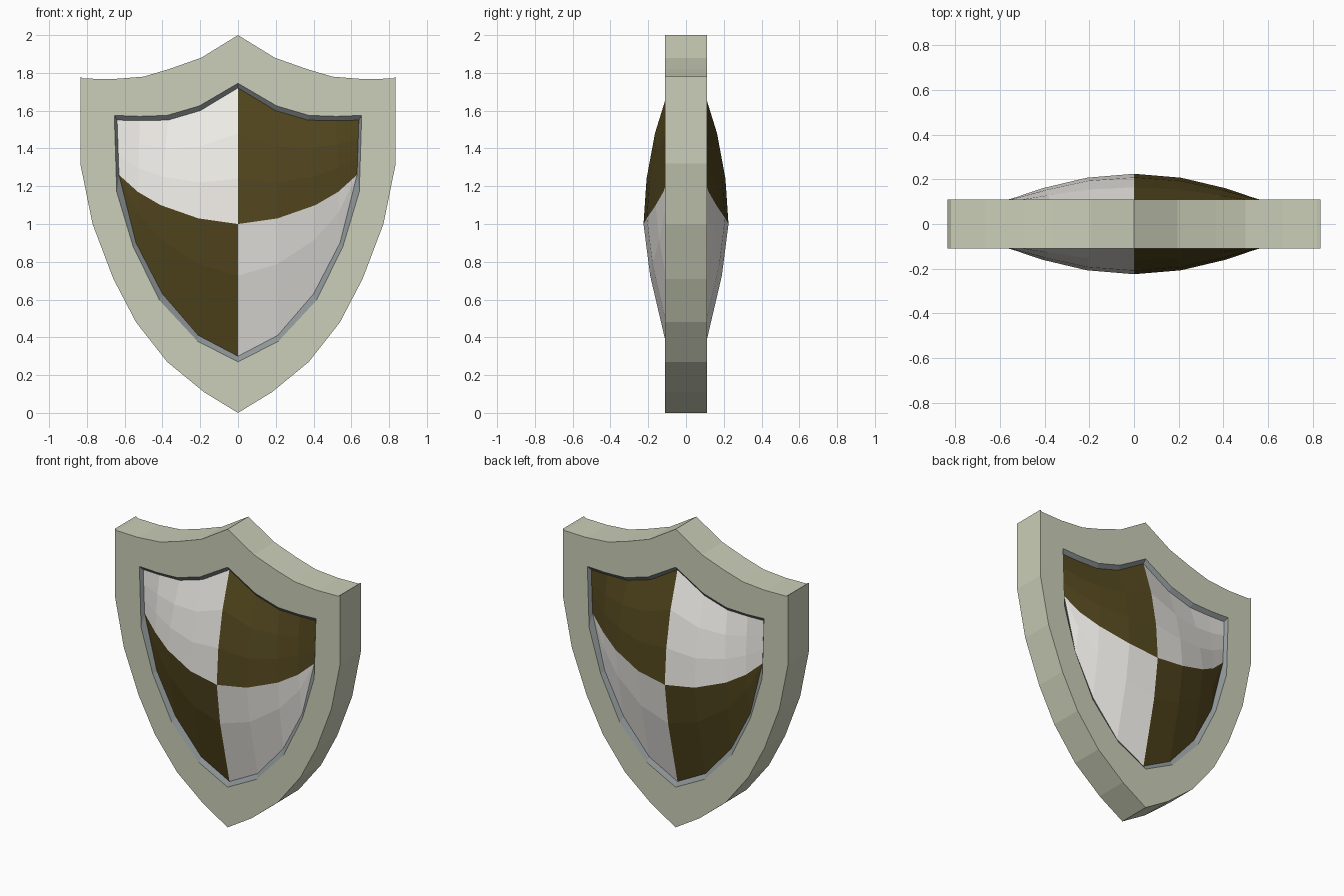
import bpy, bmesh

if "Cube" in bpy.data.objects:
    bpy.data.objects.remove(bpy.data.objects["Cube"])

def material(name, rgb):
    m = bpy.data.materials.new(name)
    m.diffuse_color = (*rgb, 1)
    m.use_nodes = True
    m.node_tree.nodes["Principled BSDF"].inputs["Base Color"].default_value = m.diffuse_color
    return m

FRAME = material("frame_sage", (0.60, 0.62, 0.48))
LIP = material("lip_grey", (0.28, 0.31, 0.32))
DARK = material("dark_brown", (0.085, 0.062, 0.013))
PALE = material("pale", (0.86, 0.84, 0.80))

HALF = 0.11    # half thickness of the frame
EDGE = 0.09    # depth of the panel rim
BULGE = 0.135  # extra depth at the panel centre

# Right-hand half outlines (x, z), top centre to bottom centre
OUTER = [(0, 2), (.195, 1.88), (.365, 1.82), (.50, 1.78), (.665, 1.767), (.82, 1.77),
         (.835, 1.78), (.835, 1.32), (.77, 1.0), (.66, .71), (.54, .48),
         (.375, .27), (.18, .11), (0, 0)]
OPENING = [(0, 1.745), (.205, 1.625), (.375, 1.575), (.52, 1.57), (.655, 1.575),
           (.642, 1.17), (.555, .88), (.415, .595), (.215, .38), (0, .27)]
# Panel rim and the line between upper and lower quarters, five columns each
TOP = [(0, 1.72), (.20, 1.60), (.37, 1.55), (.52, 1.547), (.64, 1.55)]
MID = [(0, 1.0), (.21, 1.03), (.41, 1.10), (.53, 1.17), (.63, 1.26)]
LOW = [(0, .30), (.21, .41), (.40, .63), (.54, .90), (.63, 1.26)]
ACROSS = [1, .87, .52, .22, 0]

def full_loop(half):
    return half + [(-x, z) for x, z in half[-2:0:-1]]

def finish(bm, name, mat, mirror_y=False):
    me = bpy.data.meshes.new(name)
    bm.to_mesh(me)
    bm.free()
    ob = bpy.data.objects.new(name, me)
    bpy.context.collection.objects.link(ob)
    me.materials.append(mat)
    if mirror_y:
        mod = ob.modifiers.new("front_and_back", 'MIRROR')
        mod.use_axis = (False, True, False)
        mod.use_mirror_merge = False
    return ob

def ring_verts(bm, loop, y):
    return [bm.verts.new((x, y, z)) for x, z in loop]

def bridge(bm, a, b):
    n = len(a)
    for i in range(n):
        j = (i + 1) % n
        bm.faces.new((a[i], a[j], b[j], b[i]))

# Frame: front and back rings joined by the outer wall
bm = bmesh.new()
rims = []
for y in (-HALF, HALF):
    edges = []
    for loop in (OUTER, OPENING):
        vs = ring_verts(bm, full_loop(loop), y)
        edges += [bm.edges.new((vs[i], vs[i - 1])) for i in range(len(vs))]
        if loop is OUTER:
            rims.append(vs)
    bmesh.ops.triangle_fill(bm, edges=edges, use_beauty=True, normal=(0, -1 if y < 0 else 1, 0))
bridge(bm, rims[0], rims[1])
bmesh.ops.recalc_face_normals(bm, faces=bm.faces)
finish(bm, "frame", FRAME)

# Lip: sloped grey strip between the frame opening and the panel
bm = bmesh.new()
rim = TOP + LOW[::-1]
outer = ring_verts(bm, full_loop(OPENING), -HALF)
inner = ring_verts(bm, full_loop(rim), -EDGE)
bridge(bm, outer, inner)
for f in bm.faces:
    f.normal_update()
    if f.normal.y > 0:
        f.normal_flip()
finish(bm, "lip", LIP, True)

# Quartered domed panel
def quarter(name, side, a, b, rows, mat):
    """rows: (fraction from a to b, bulge weight)"""
    bm = bmesh.new()
    grid = []
    for t, w in rows:
        row = []
        for (ax, az), (bx, bz), k in zip(a, b, ACROSS):
            y = -(EDGE + BULGE * w * k)
            row.append(bm.verts.new((side * (ax + (bx - ax) * t), y, az + (bz - az) * t)))
        grid.append(row)
    for r, s in zip(grid, grid[1:]):
        for i in range(len(r) - 1):
            bm.faces.new((r[i], r[i + 1], s[i + 1], s[i]))
    bmesh.ops.remove_doubles(bm, verts=bm.verts, dist=0.0005)
    for f in bm.faces:
        f.normal_update()
        if f.normal.y > 0:
            f.normal_flip()
    finish(bm, name, mat, True)

UPPER = [(0, 0), (1 / 3, .55), (2 / 3, .88), (1, 1)]
LOWER = [(0, 1), (.39, .74), (1, 0)]
for side, label, up, low in ((1, "right", DARK, PALE), (-1, "left", PALE, DARK)):
    quarter("upper_panel_" + label, side, TOP, MID, UPPER, up)
    quarter("lower_panel_" + label, side, MID, LOW, LOWER, low)
